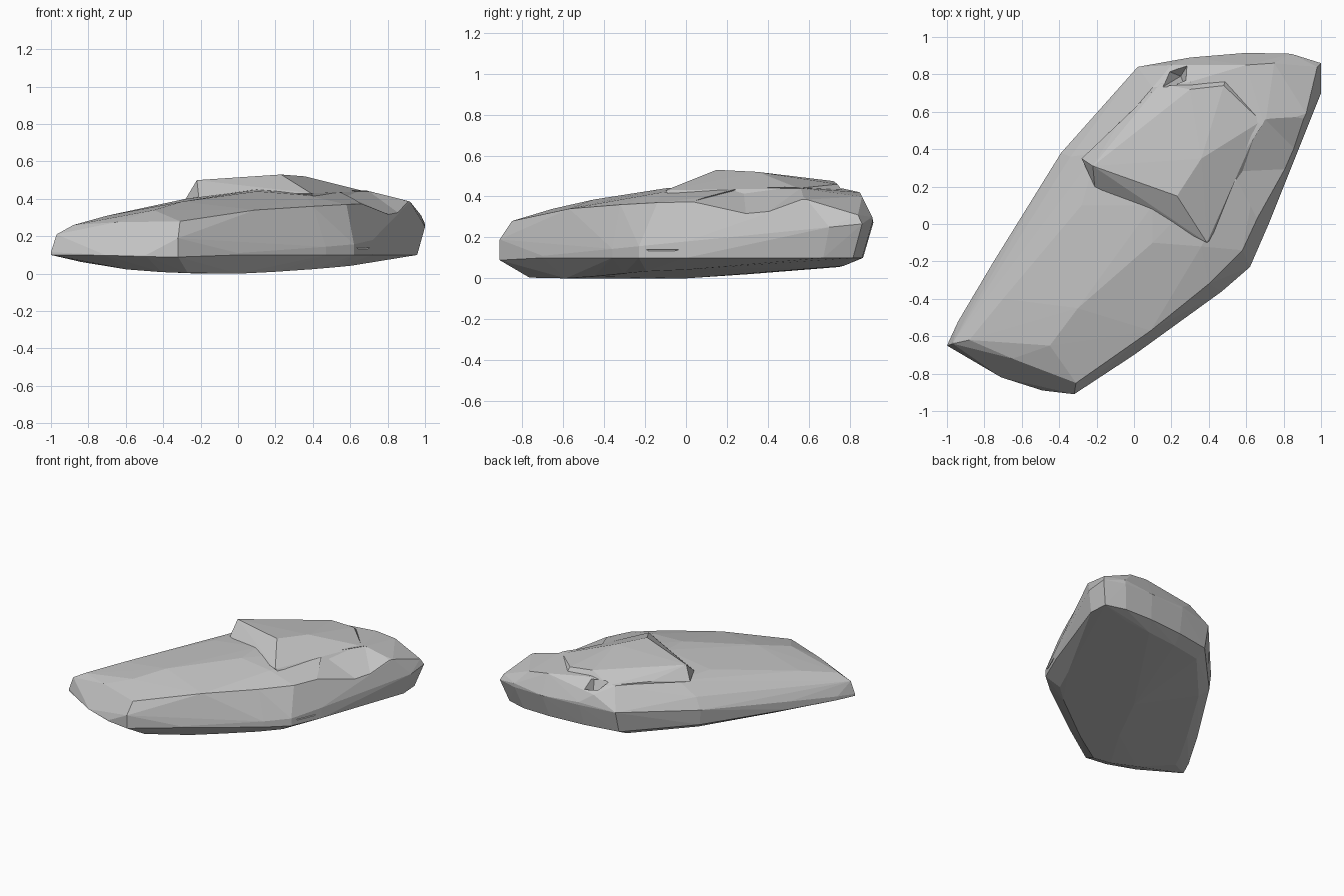
import bpy
import bmesh

default_cube = bpy.data.objects.get("Cube")
if default_cube:
    bpy.data.objects.remove(default_cube, do_unlink=True)

# One plain stone colour
stone = bpy.data.materials.new("grey stone")
stone_colour = (0.55, 0.55, 0.55, 1)
stone.diffuse_color = stone_colour
stone.use_nodes = True
shader = stone.node_tree.nodes["Principled BSDF"]
shader.inputs["Base Color"].default_value = stone_colour
shader.inputs["Roughness"].default_value = 0.9


def hundredths(points):
    """Turn points given in hundredths into model units."""
    return [tuple(value / 100 for value in point) for point in points]


def chunk(name, points):
    """A faceted solid wrapped tightly around a few corner points."""
    bm = bmesh.new()
    for point in points:
        bm.verts.new(point)
    result = bmesh.ops.convex_hull(bm, input=bm.verts)
    spare = {item for key in ("geom_interior", "geom_unused")
             for item in result[key] if isinstance(item, bmesh.types.BMVert)}
    bmesh.ops.delete(bm, geom=list(spare), context="VERTS")
    bmesh.ops.recalc_face_normals(bm, faces=bm.faces)
    mesh = bpy.data.meshes.new(name)
    bm.to_mesh(mesh)
    bm.free()
    mesh.materials.append(stone)
    solid = bpy.data.objects.new(name, mesh)
    bpy.context.collection.objects.link(solid)
    return solid


def combine(target, tool, operation):
    """Merge the tool into the target, or carve it out, then discard the tool."""
    modifier = target.modifiers.new(operation.lower(), "BOOLEAN")
    modifier.operation = operation
    modifier.solver = "EXACT"
    modifier.object = tool
    tool.hide_render = True
    bpy.context.view_layer.objects.active = target
    bpy.ops.object.modifier_apply(modifier=modifier.name)
    bpy.data.objects.remove(tool, do_unlink=True)


def underside_height(x, y):
    """The belly curves up toward the ends and the right flank."""
    flank = max(0.6 * y - 0.8 * x, 0)
    return 0.05 * x * x + 0.04 * max(x, 0) + 0.03 * max(y, 0) + 0.08 * flank


# Plan outline of the boulder, counter-clockwise from the low tip
outline = hundredths([
    (-100, -65), (-71, -82), (-49, -89), (-32, -91), (0, -70), (22, -54),
    (47, -36), (62, -23), (72, 0), (88, 43), (100, 70), (100, 86), (84, 91),
    (60, 91.5), (30, 89), (2, 84), (-39, 38), (-75, -20), (-94, -52)])

# Underside, lower rim and waist all follow the outline
corners = []
for x, y in outline:
    tuck = 1 - 0.06 * max(y, 0)
    low_x, low_y = x * 0.84, y * 0.84
    corners.append((low_x, low_y, underside_height(low_x, low_y)))
    corners.append((x * tuck, y * tuck, 0.1))
    corners.append((x, y, 0.18 + 0.1 * y))

# Flat belly
corners += hundredths([(0, 0, 0), (-20, -40, 0), (10, 30, 2)])

# Upper rim
corners += hundredths([
    (-97, -64, 21), (-88, -62, 26), (-65, -72, 27.5), (-32, -91, 19),
    (-31, -85, 28), (9, -57, 34), (40, -32, 36), (58, -14, 37),
    (92, 59, 38.5), (98, 84, 31), (84, 91, 30), (30, 89, 29),
    (-34, 36, 30), (-52, 10, 24), (-84, -44, 23)])

# Gently rising top
corners += hundredths([
    (-70, -40, 31), (-45, -65, 34), (-30, -45, 38.5), (-28, 10, 40),
    (10, -10, 44), (10, 10, 45), (36, -12, 42), (-20, 38, 40),
    (10, 73, 41), (30, 76, 44), (70, 52, 44.5), (60, 85, 42),
    (75, 86, 40), (20, 85, 36)])
boulder = chunk("boulder", corners)

# Shallow hollow in the rear flank
hollow = chunk("flank_hollow", hundredths([
    (96, 30, 25), (52, 28, 44), (95, 59, 38.5), (70, 56, 44),
    (69, -3, 36), (80, 30, 70)]))
combine(boulder, hollow, "DIFFERENCE")

# Raised slab with a broken step along its front and a sloping skirt
slab = chunk("raised_slab", hundredths([
    (-22, 31, 50), (-21, 20, 41), (-28, 35, 40), (20, 4, 44), (23, 15, 53),
    (39, -10, 43), (36, 35, 52), (50, 30, 46), (40, 55, 48.5), (30, 72, 47.5),
    (48, 74, 46), (14, 75, 41), (-8, 54, 42), (68, 55, 44),
    (70, 50, 38), (60, 22, 36), (44, -6, 37), (50, 80, 38), (20, 40, 30)]))
combine(boulder, slab, "UNION")

# Chipped pit near the rear edge
pit = chunk("chipped_pit", hundredths([
    (15, 73, 43), (15, 83, 43), (31, 89, 43), (27, 74, 43), (25, 79, 31)]))
combine(boulder, pit, "DIFFERENCE")

# Narrow crack in the lower flank
crack = chunk("flank_crack", hundredths([
    (70, -24, 14), (80, -2, 14), (80, -20, 8), (62, -18, 14), (68, -4, 14)]))
combine(boulder, crack, "DIFFERENCE")

# Flat, chiselled faces
for face in boulder.data.polygons:
    face.use_smooth = False
